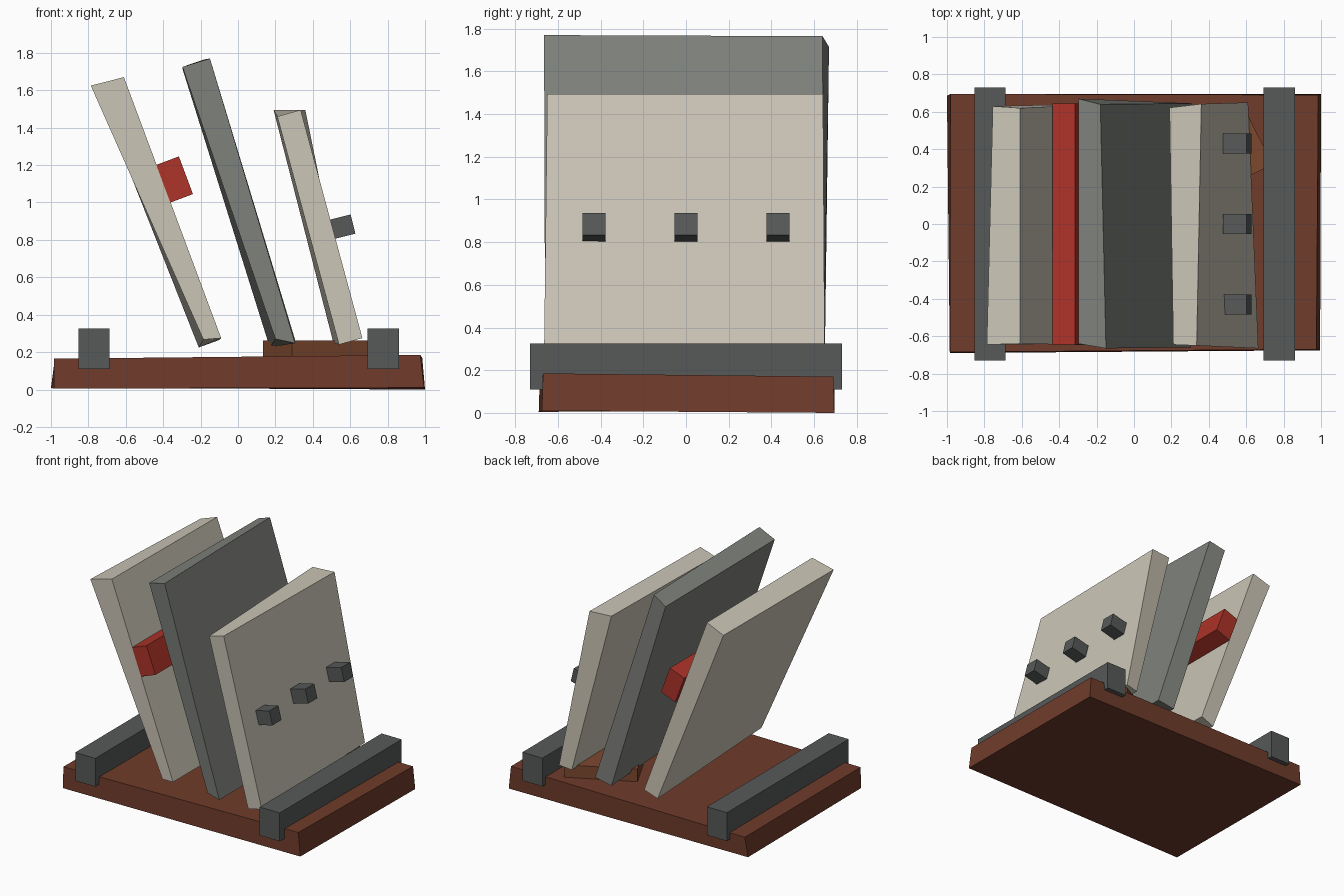
import bpy, bmesh
from math import sin, cos, radians
from mathutils import Matrix

if "Cube" in bpy.data.objects:
    bpy.data.objects.remove(bpy.data.objects["Cube"])


def material(name, rgb):
    m = bpy.data.materials.new(name)
    m.diffuse_color = (*rgb, 1)
    m.use_nodes = True
    m.node_tree.nodes["Principled BSDF"].inputs["Base Color"].default_value = m.diffuse_color
    return m


BROWN = material("dark_wood", (0.16, 0.045, 0.024))
LIGHT_BROWN = material("light_wood", (0.2, 0.065, 0.028))
BEIGE = material("beige", (0.6, 0.56, 0.47))
GREY = material("mid_grey", (0.21, 0.22, 0.2))
DARK = material("dark_grey", (0.095, 0.1, 0.1))
RED = material("red", (0.42, 0.034, 0.022))


def finish(bm, name, mat):
    bmesh.ops.recalc_face_normals(bm, faces=bm.faces[:])
    me = bpy.data.meshes.new(name)
    bm.to_mesh(me)
    bm.free()
    me.materials.append(mat)
    ob = bpy.data.objects.new(name, me)
    bpy.context.collection.objects.link(ob)
    return ob


def box(name, size, loc, mat, angle=0, axis='Y'):
    bm = bmesh.new()
    bmesh.ops.create_cube(bm, size=1, matrix=Matrix.Diagonal((*size, 1)))
    ob = finish(bm, name, mat)
    ob.location = loc
    ob.rotation_euler['XYZ'.index(axis)] = radians(angle)
    return ob


def slab(name, front, back, mat):
    """Uneven box from a front and a back quad, both in the same order."""
    bm = bmesh.new()
    f = [bm.verts.new(p) for p in front]
    b = [bm.verts.new(p) for p in back]
    bm.faces.new(f)
    bm.faces.new(b[::-1])
    for i in range(4):
        j = (i + 1) % 4
        bm.faces.new((f[j], f[i], b[i], b[j]))
    return finish(bm, name, mat)


# Base board, slightly uneven (corners: bottom left, bottom right, top right, top left)
slab("base_board",
     [(-0.985, -0.69, 0.005), (0.995, -0.675, 0.01), (0.975, -0.67, 0.185), (-0.985, -0.685, 0.165)],
     [(-1.0, 0.685, 0.01), (1.0, 0.695, 0.0), (0.985, 0.69, 0.17), (-0.98, 0.695, 0.16)], BROWN)

# End rails
for side, x in (("left", -0.77), ("right", 0.777)):
    box(side + "_rail", (0.168, 1.46, 0.215), (x, 0, 0.218), DARK)

# Loose wooden block lying on the base
box("wood_block", (0.51, 0.34, 0.11), (0.4375, 0.355, 0.207), LIGHT_BROWN, 27, 'Z')

# Three leaning panels
slab("left_panel",
     [(-0.185, -0.64, 0.267), (-0.09, -0.65, 0.275), (-0.61, -0.64, 1.67), (-0.787, -0.645, 1.625)],
     [(-0.21, 0.64, 0.225), (-0.10, 0.645, 0.265), (-0.61, 0.62, 1.66), (-0.755, 0.63, 1.605)], BEIGE)
slab("middle_panel",
     [(0.2, -0.65, 0.27), (0.305, -0.66, 0.248), (-0.15, -0.665, 1.77), (-0.297, -0.64, 1.725)],
     [(0.17, 0.65, 0.225), (0.31, 0.645, 0.25), (-0.18, 0.64, 1.765), (-0.297, 0.67, 1.715)], GREY)
slab("right_panel",
     [(0.54, -0.65, 0.24), (0.665, -0.665, 0.275), (0.335, -0.65, 1.495), (0.21, -0.645, 1.46)],
     [(0.51, 0.64, 0.25), (0.61, 0.65, 0.265), (0.36, 0.642, 1.495), (0.19, 0.622, 1.495)], BEIGE)

# Red bar across the left panel
box("red_bar", (0.129, 1.29, 0.215), (-0.339, 0, 1.123), RED, -20.5)

# Row of knobs on the right panel
for i, y in enumerate((-0.43, 0, 0.43)):
    box(f"knob_{i + 1}", (0.13, 0.108, 0.106), (0.552, y, 0.869), DARK, -14)
